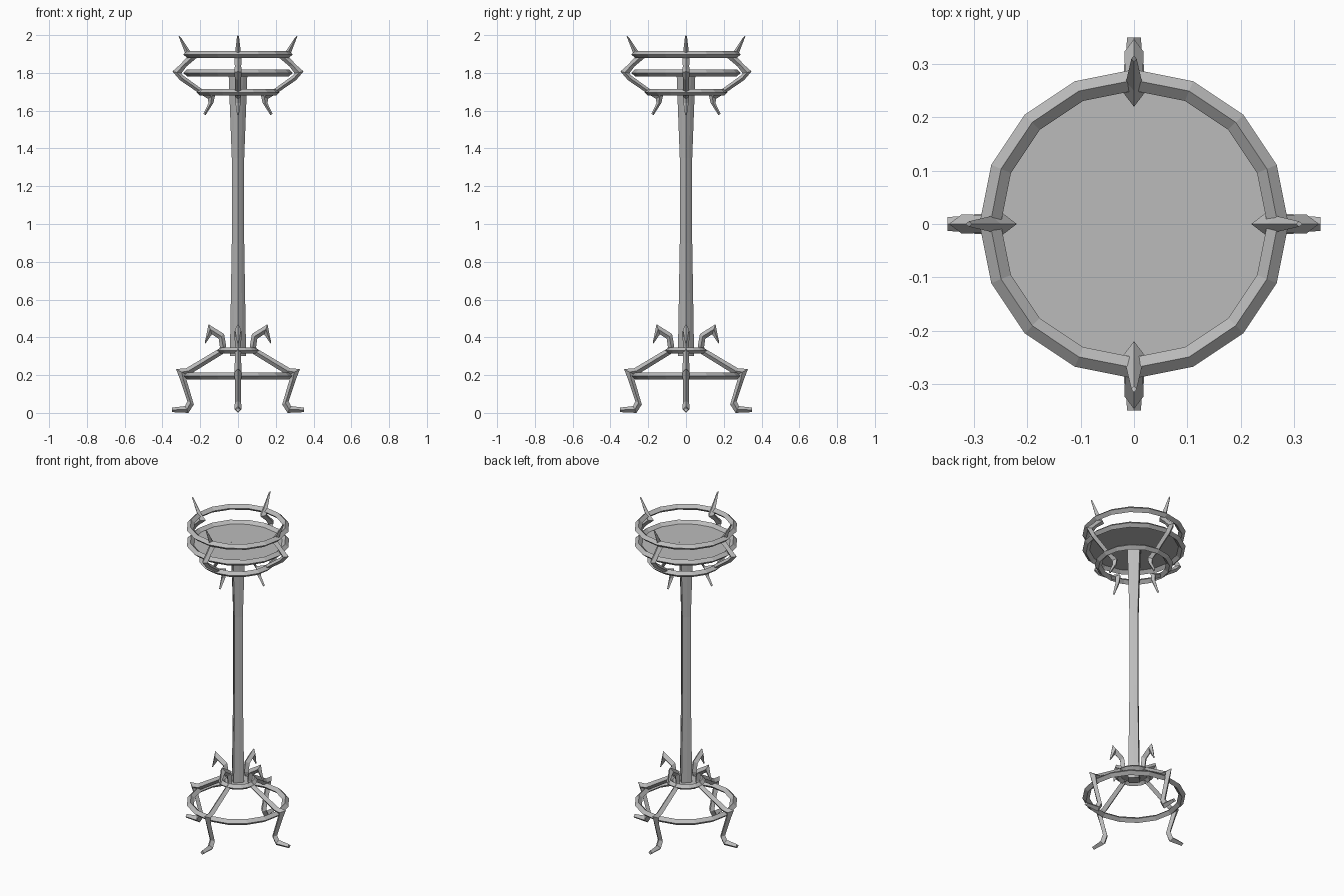
import bpy
from math import cos, sin, pi

cube = bpy.data.objects.get("Cube")
if cube:
    bpy.data.objects.remove(cube, do_unlink=True)

iron = bpy.data.materials.new("grey iron")
iron.use_nodes = True
COLOR = (0.5, 0.5, 0.5, 1)
iron.diffuse_color = COLOR
iron.node_tree.nodes["Principled BSDF"].inputs["Base Color"].default_value = COLOR


def make(name, verts, faces):
    mesh = bpy.data.meshes.new(name)
    mesh.from_pydata(verts, [], faces)
    mesh.materials.append(iron)
    obj = bpy.data.objects.new(name, mesh)
    bpy.context.collection.objects.link(obj)
    # consistent outward normals
    bpy.context.view_layer.objects.active = obj
    obj.select_set(True)
    bpy.ops.object.mode_set(mode='EDIT')
    bpy.ops.mesh.select_all(action='SELECT')
    bpy.ops.mesh.normals_make_consistent(inside=False)
    bpy.ops.object.mode_set(mode='OBJECT')
    obj.select_set(False)
    return obj


def loft(name, sections, closed=False):
    """Skin equal-sized loops of points, capping the ends if open."""
    n, m = len(sections[0]), len(sections)
    verts = [p for s in sections for p in s]
    faces = []
    for i in range(m if closed else m - 1):
        a, b = i * n, (i + 1) % m * n
        faces += [(a + k, a + (k + 1) % n, b + (k + 1) % n, b + k) for k in range(n)]
    if not closed:
        faces += [tuple(range(n)), tuple(range((m - 1) * n, m * n))]
    return make(name, verts, faces)


SIDES = 16


def ring(name, radius, z, t=0.02, h=0.018):
    sections = []
    for i in range(SIDES):
        c, s = cos(2 * pi * i / SIDES), sin(2 * pi * i / SIDES)
        profile = [(radius + t, z), (radius, z + h), (radius - t, z), (radius, z - h)]
        sections.append([(r * c, r * s, pz) for r, pz in profile])
    return loft(name, sections, closed=True)


def plate(name, radius, z):
    pts = [(radius * cos(2 * pi * i / SIDES), radius * sin(2 * pi * i / SIDES), z)
           for i in range(SIDES)]
    return make(name, pts, [tuple(range(SIDES))])


def four_bars(name, stations):
    """Diamond-section bar through (outer, inner, half width) stations, on four sides."""
    sections = []
    for (xo, zo), (xi, zi), w in stations:
        xm, zm = (xo + xi) / 2, (zo + zi) / 2
        sections.append([(xo, 0, zo), (xm, w, zm), (xi, 0, zi), (xm, -w, zm)])
    for side, turn in zip(("left", "back", "right", "front"), range(4)):
        bar = loft(f"{side}_{name}", sections)
        bar.rotation_euler.z = turn * pi / 2


# central post: diamond section with softly bulged sides, waisted in the middle
post = []
for z, r in ((0.30, 0.043), (0.90, 0.033), (1.35, 0.033), (1.802, 0.05)):
    post.append([((r if k % 2 == 0 else r * 0.75) * cos(k * pi / 4),
                  (r if k % 2 == 0 else r * 0.75) * sin(k * pi / 4), z) for k in range(8)])
loft("post", post)

# rings and plates
ring("top_ring", 0.27, 1.898)
ring("tray_ring", 0.27, 1.80)
ring("lower_tray_ring", 0.20, 1.697)
ring("leg_ring", 0.27, 0.196)
ring("collar_ring", 0.092, 0.33, 0.018, 0.016)
plate("tray", 0.26, 1.80)
plate("collar_plate", 0.088, 0.33)

# legs, from toe over the pointed knee to the collar
four_bars("leg", [
    ((0.350, 0.028), (0.350, 0.004), 0.013),
    ((0.280, 0.036), (0.262, 0.000), 0.018),
    ((0.268, 0.062), (0.234, 0.045), 0.017),
    ((0.306, 0.175), (0.274, 0.180), 0.017),
    ((0.328, 0.232), (0.268, 0.200), 0.019),
    ((0.275, 0.236), (0.245, 0.210), 0.018),
    ((0.095, 0.343), (0.080, 0.312), 0.016),
])

# curled claws above the collar
four_bars("claw", [
    ((0.100, 0.325), (0.070, 0.325), 0.014),
    ((0.096, 0.350), (0.063, 0.357), 0.016),
    ((0.102, 0.392), (0.074, 0.418), 0.018),
    ((0.138, 0.416), (0.156, 0.469), 0.017),
    ((0.173, 0.366), (0.176, 0.372), 0.004),
])

# arms holding the tray: horn, elbow and curled tail
four_bars("arm", [
    ((0.316, 1.998), (0.304, 1.990), 0.005),
    ((0.284, 1.915), (0.250, 1.910), 0.015),
    ((0.272, 1.882), (0.220, 1.878), 0.020),
    ((0.305, 1.845), (0.272, 1.835), 0.017),
    ((0.347, 1.808), (0.300, 1.797), 0.018),
    ((0.308, 1.762), (0.285, 1.782), 0.017),
    ((0.200, 1.688), (0.188, 1.712), 0.016),
    ((0.160, 1.663), (0.120, 1.686), 0.017),
    ((0.156, 1.640), (0.130, 1.642), 0.014),
    ((0.183, 1.584), (0.172, 1.576), 0.005),
])
